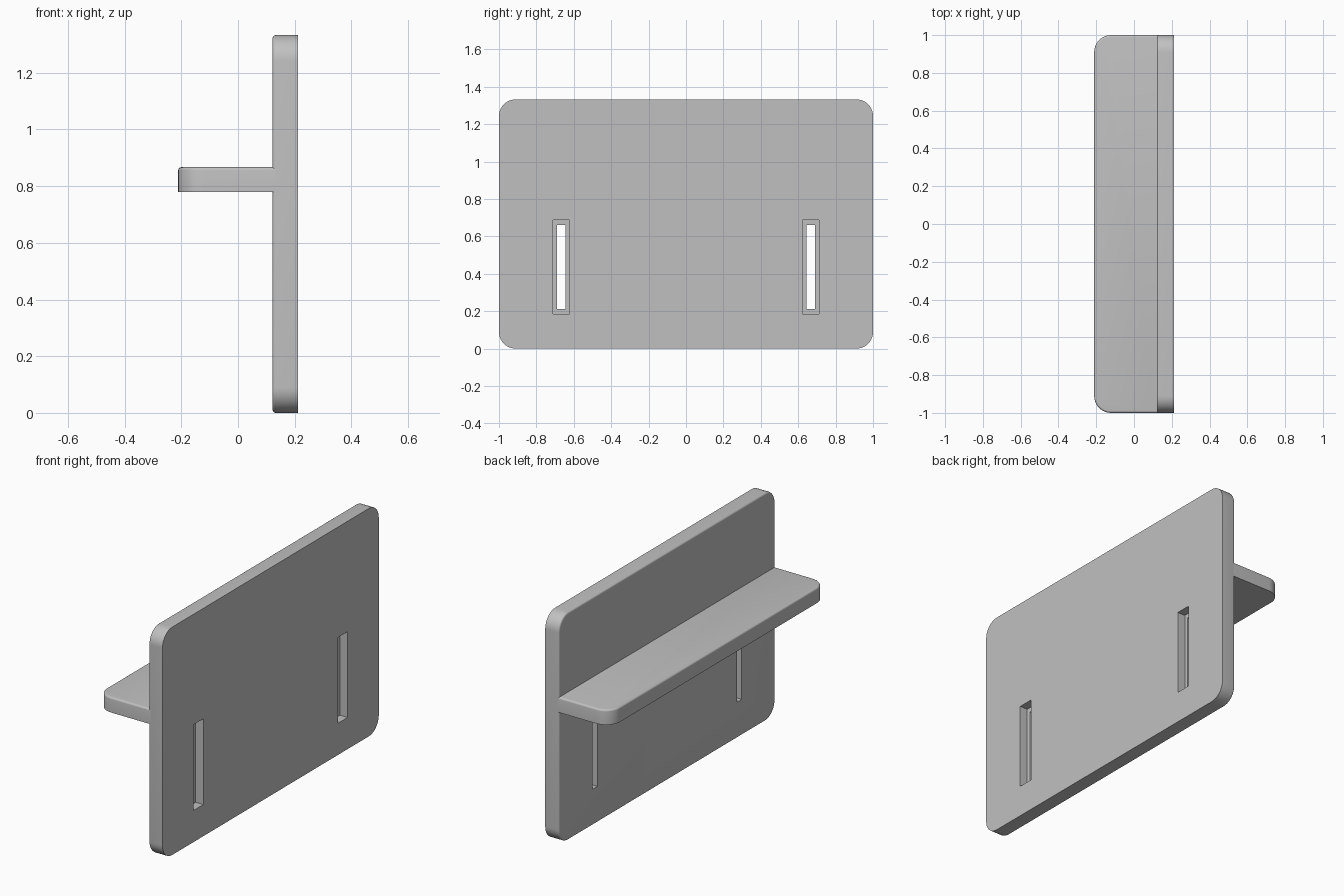
import bpy, bmesh
from math import sin, cos, pi, radians
from mathutils import Vector

if "Cube" in bpy.data.objects:
    bpy.data.objects.remove(bpy.data.objects["Cube"], do_unlink=True)

FRONT, BACK = -0.211, 0.211      # shelf lip and panel rear along x
FACE = 0.122                     # panel face that carries the shelf
HEIGHT, RADIUS, SOFT = 1.333, 0.09, 0.011

grey = bpy.data.materials.new("plain grey")
grey.use_nodes = True
grey.diffuse_color = (0.53, 0.53, 0.53, 1)
grey.node_tree.nodes["Principled BSDF"].inputs["Base Color"].default_value = grey.diffuse_color


def corner(cu, cv, start, steps=10):
    """Quarter arc of outline points around a corner centre."""
    angles = [start + pi / 2 * i / steps for i in range(steps + 1)]
    return [(cu + RADIUS * cos(a), cv + RADIUS * sin(a)) for a in angles]


def slab(name, points, offset, softened):
    """Extrude an outline and round the rim edges chosen by a rule."""
    bm = bmesh.new()
    face = bm.faces.new([bm.verts.new(p) for p in points])
    moved = bmesh.ops.extrude_face_region(bm, geom=[face])["geom"]
    bmesh.ops.translate(bm, vec=offset, verts=[g for g in moved if isinstance(g, bmesh.types.BMVert)])
    bmesh.ops.recalc_face_normals(bm, faces=bm.faces)
    rim = [e for e in bm.edges if all(softened(v.co) for v in e.verts)
           and not all(abs(v.co.x - FACE - SOFT) < 1e-4 for v in e.verts)]
    bmesh.ops.bevel(bm, geom=rim, offset=SOFT, segments=4, profile=0.5, affect='EDGES')
    mesh = bpy.data.meshes.new(name)
    bm.to_mesh(mesh)
    bm.free()
    mesh.materials.append(grey)
    obj = bpy.data.objects.new(name, mesh)
    bpy.context.collection.objects.link(obj)
    return obj


def cut_box(target, x0, x1, y, width, z0, z1):
    """Subtract a box from the target."""
    bpy.ops.mesh.primitive_cube_add(size=1, location=((x0 + x1) / 2, y, (z0 + z1) / 2))
    cutter = bpy.context.object
    cutter.scale = (x1 - x0, width, z1 - z0)
    cutter.hide_render = True
    cutter.data.materials.append(grey)
    bpy.context.view_layer.update()
    mod = target.modifiers.new("slot", 'BOOLEAN')
    mod.operation, mod.solver, mod.object = 'DIFFERENCE', 'EXACT', cutter
    bpy.context.view_layer.objects.active = target
    bpy.ops.object.modifier_apply(modifier=mod.name)
    bpy.data.objects.remove(cutter, do_unlink=True)


# Upright panel with four rounded corners
hy, top = 1 - RADIUS, HEIGHT - RADIUS
outline = (corner(hy, top, 0) + corner(-hy, top, pi / 2)
           + corner(-hy, RADIUS, pi) + corner(hy, RADIUS, 1.5 * pi))
panel = slab("back_panel", [(FACE, y, z) for y, z in outline],
             Vector((BACK - FACE, 0, 0)), lambda co: abs(co.x - FACE) < 1e-4)

# Two slots, each with a wider pocket on the rear
for side in (-1, 1):
    y = side * 0.667
    cut_box(panel, BACK - 0.05, BACK + 0.1, y, 0.09, 0.185, 0.687)
    cut_box(panel, FACE - 0.1, BACK + 0.1, y, 0.044, 0.211, 0.660)

# Shelf with two rounded outer corners and a softened upper rim
SHELF_LOW, SHELF_TOP = 0.779, 0.867
cx, root = FRONT + RADIUS, FACE + SOFT
outline = ([(root, 1)] + corner(cx, hy, pi / 2) + corner(cx, -hy, pi) + [(root, -1)])
shelf = slab("shelf", [(x, y, SHELF_LOW) for x, y in outline],
             Vector((0, 0, SHELF_TOP - SHELF_LOW)), lambda co: abs(co.z - SHELF_TOP) < 1e-4)

# Smooth the rounded parts and keep the hard edges
bpy.ops.object.select_all(action='DESELECT')
for obj in (panel, shelf):
    obj.select_set(True)
bpy.context.view_layer.objects.active = panel
bpy.ops.object.shade_smooth_by_angle(angle=radians(35))
